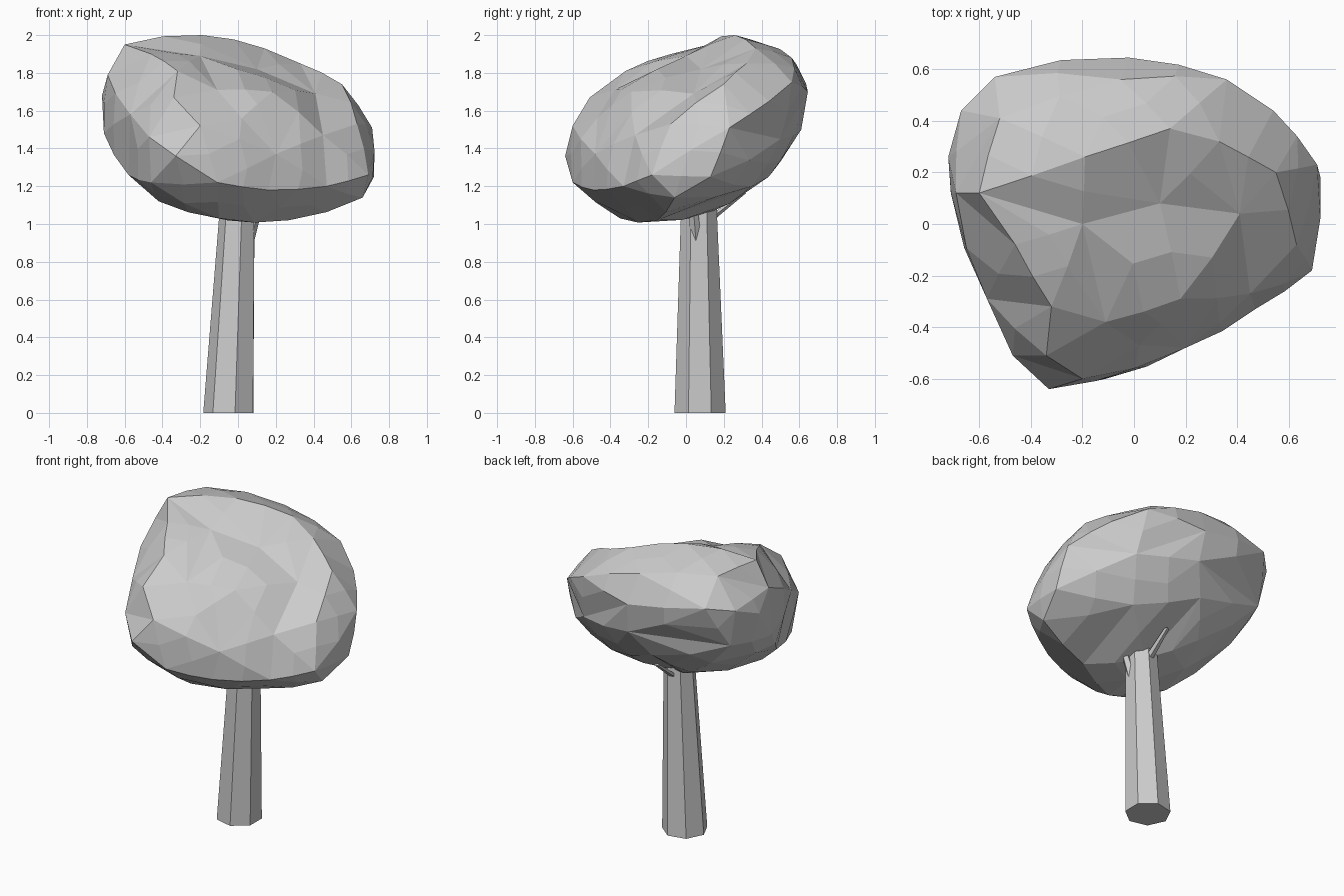
import bpy, bmesh, math
from mathutils import Vector

if "Cube" in bpy.data.objects:
    bpy.data.objects.remove(bpy.data.objects["Cube"])


def finish(bm, name):
    bmesh.ops.recalc_face_normals(bm, faces=bm.faces)
    mesh = bpy.data.meshes.new(name)
    bm.to_mesh(mesh)
    bm.free()
    obj = bpy.data.objects.new(name, mesh)
    bpy.context.collection.objects.link(obj)
    return obj


def tapered_limb(name, start, end, r1, r2, sides, turn=0.0):
    """Flat-sided limb with horizontal end caps."""
    bm = bmesh.new()
    rings = []
    for centre, r in ((start, r1), (end, r2)):
        ring = []
        for i in range(sides):
            a = math.radians(turn) + 2 * math.pi * i / sides
            ring.append(bm.verts.new(Vector(centre) + Vector((r * math.cos(a), r * math.sin(a), 0))))
        rings.append(ring)
    low, high = rings
    for i in range(sides):
        j = (i + 1) % sides
        bm.faces.new((low[i], low[j], high[j], high[i]))
    bm.faces.new(low[::-1])
    bm.faces.new(high)
    return finish(bm, name)


# Trunk and two broken branch stubs
tapered_limb("trunk", (-0.045, 0.075, 0), (0.005, 0.068, 1.2), 0.139, 0.092, 7, 25)
tapered_limb("side_branch", (0.045, 0.055, 0.88), (0.12, 0.035, 1.13), 0.033, 0.022, 5)
tapered_limb("back_branch", (0.0, 0.12, 1.02), (0.0, 0.305, 1.165), 0.028, 0.016, 5)

# Canopy: key corners of the faceted, tilted crown
corners = [
    # upper rim
    (-.2, -.6, 1.52), (-.34, -.51, 1.67), (-.32, -.32, 1.81), (-.46, -.08, 1.9), (-.6, .12, 1.95),
    (-.52, .41, 1.93), (-.19, .26, 2.0), (.14, .37, 1.93), (.33, .32, 1.85), (.55, .2, 1.74),
    (.63, -.08, 1.53),
    # widest band
    (-.33, -.64, 1.36), (-.47, -.51, 1.46), (-.57, -.29, 1.58), (-.69, .12, 1.79), (-.67, .44, 1.75),
    (-.54, .57, 1.78), (-.05, .56, 1.88), (-.02, .645, 1.7), (.36, .56, 1.75), (.54, .44, 1.65),
    (.71, .23, 1.51), (.72, .13, 1.25), (.69, -.18, 1.26), (.47, -.33, 1.2), (.16, -.49, 1.18),
    (-.11, -.6, 1.22),
    # underside
    (-.46, -.45, 1.22), (-.42, -.2, 1.12), (-.1, -.35, 1.03), (.27, -.15, 1.02), (.66, -.06, 1.14),
    (0, .1, 1.05), (-.58, -.12, 1.26), (-.71, .12, 1.48), (-.72, .26, 1.68), (-.62, .42, 1.5),
    (-.25, .3, 1.18), (-.1, .5, 1.33), (.3, .35, 1.2), (.4, .5, 1.45), (0, .61, 1.5),
    # shallow dents and front face
    (-.11, -.38, 1.71), (.18, -.29, 1.7), (.1, .08, 1.82), (.41, .04, 1.69),
    (-.2, 0, 1.89), (.2, -.48, 1.37), (.02, -.47, 1.56), (.45, -.27, 1.47),
]
centre = Vector((0, 0, 1.44))
tilt = Vector((0.2, -0.45, 0.87)).normalized()
bm = bmesh.new()
layer = bm.verts.layers.int.new("corner")
# Connect the corners on a sphere, then move them into place
for i, p in enumerate(corners):
    d = Vector(p) - centre
    d += tilt * d.dot(tilt) * 0.7
    v = bm.verts.new(d.normalized())
    v[layer] = i
bmesh.ops.convex_hull(bm, input=bm.verts)
for v in bm.verts:
    v.co = corners[v[layer]]
bmesh.ops.recalc_face_normals(bm, faces=bm.faces)
bm.normal_update()
# Split long convex edges and bulge them slightly for rounder facets
long_edges = [e for e in bm.edges if e.calc_length() > 0.27 and e.calc_face_angle_signed(0) > 0.02]
bulges = []
for e in long_edges:
    n = (e.link_faces[0].normal + e.link_faces[1].normal).normalized()
    mid = (e.verts[0].co + e.verts[1].co) / 2
    bulges.append((mid, n * 0.1 * e.calc_length() ** 2))
bmesh.ops.subdivide_edges(bm, edges=long_edges, cuts=1, use_grid_fill=True)
for v in bm.verts:
    mid, push = min(bulges, key=lambda b: (b[0] - v.co).length)
    if (mid - v.co).length < 0.001:
        v.co += push
bmesh.ops.triangulate(bm, faces=bm.faces)
bmesh.ops.join_triangles(bm, faces=bm.faces, angle_face_threshold=0.2, angle_shape_threshold=0.9)
finish(bm, "canopy")
